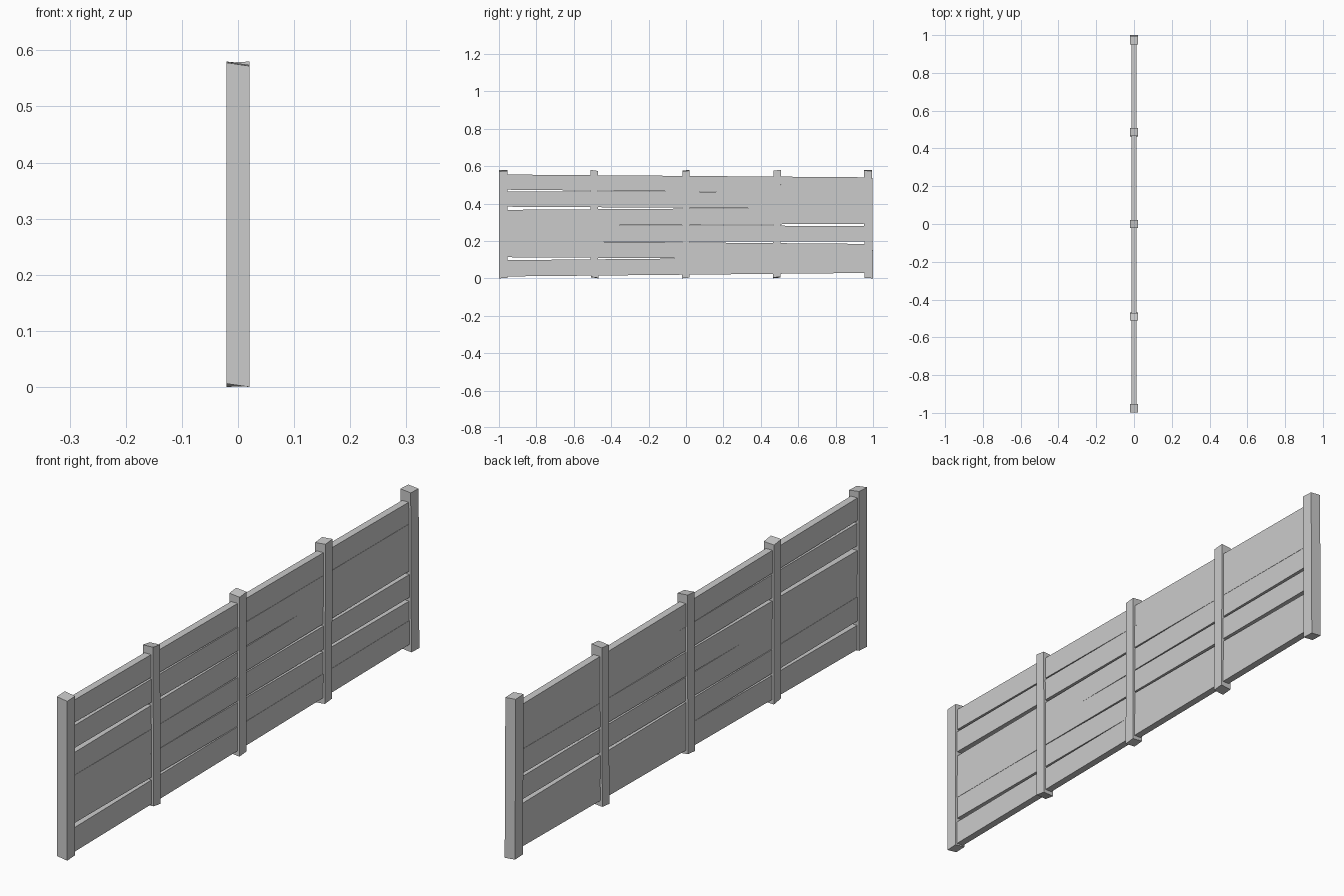
import bpy, bmesh

if "Cube" in bpy.data.objects:
    bpy.data.objects.remove(bpy.data.objects["Cube"])

def block(name, corners):
    """Six-sided block from 8 corners: four around one end, four around the other."""
    bm = bmesh.new()
    v = [bm.verts.new(c) for c in corners]
    bm.faces.new(v[3::-1])
    bm.faces.new(v[4:])
    for i in range(4):
        j = (i + 1) % 4
        bm.faces.new((v[i], v[j], v[j + 4], v[i + 4]))
    bmesh.ops.recalc_face_normals(bm, faces=bm.faces)
    mesh = bpy.data.meshes.new(name)
    bm.to_mesh(mesh)
    bm.free()
    ob = bpy.data.objects.new(name, mesh)
    bpy.context.collection.objects.link(ob)
    return ob

RING = [(-1, -1), (1, -1), (1, 1), (-1, 1)]

# Upright posts: (y at bottom, y at top, end slope along x, end slope along y)
POSTS = [(-0.976, -0.976, -0.003, 0.001),
         (-0.489, -0.491, 0.001, -0.003),
         (-0.001, 0.000, -0.002, 0.002),
         (0.484, 0.487, 0.002, 0.002),
         (0.977, 0.973, -0.002, -0.001)]
for n, (yb, yt, sx, sy) in enumerate(POSTS):
    half = 0.0225 if n in (0, 4) else 0.02
    low = abs(sx) + abs(sy)
    pts = [(0.0205 * a, yb + half * b, low + sx * a + sy * b) for a, b in RING]
    pts += [(0.0205 * a, yt + half * b, 0.58 - low + sx * a + sy * b) for a, b in RING]
    block(f"post_{n + 1}", pts)

# Slightly crooked planks: bottom and top z at the left end, then the right end
PLANKS = [(0.010, 0.097, 0.029, 0.115),
          (0.113, 0.200, 0.101, 0.184),
          (0.197, 0.285, 0.198, 0.280),
          (0.280, 0.366, 0.292, 0.379),
          (0.383, 0.464, 0.372, 0.462),
          (0.474, 0.555, 0.455, 0.540)]
for n, (l0, l1, r0, r1) in enumerate(PLANKS):
    off = 0.0005 * (-1) ** n
    pts = []
    for y, z0, z1 in ((-0.975, l0, l1), (0.975, r0, r1)):
        pts += [(off + 0.013 * a, y, z0 if b < 0 else z1) for a, b in RING]
    block(f"plank_{n + 1}", pts)
